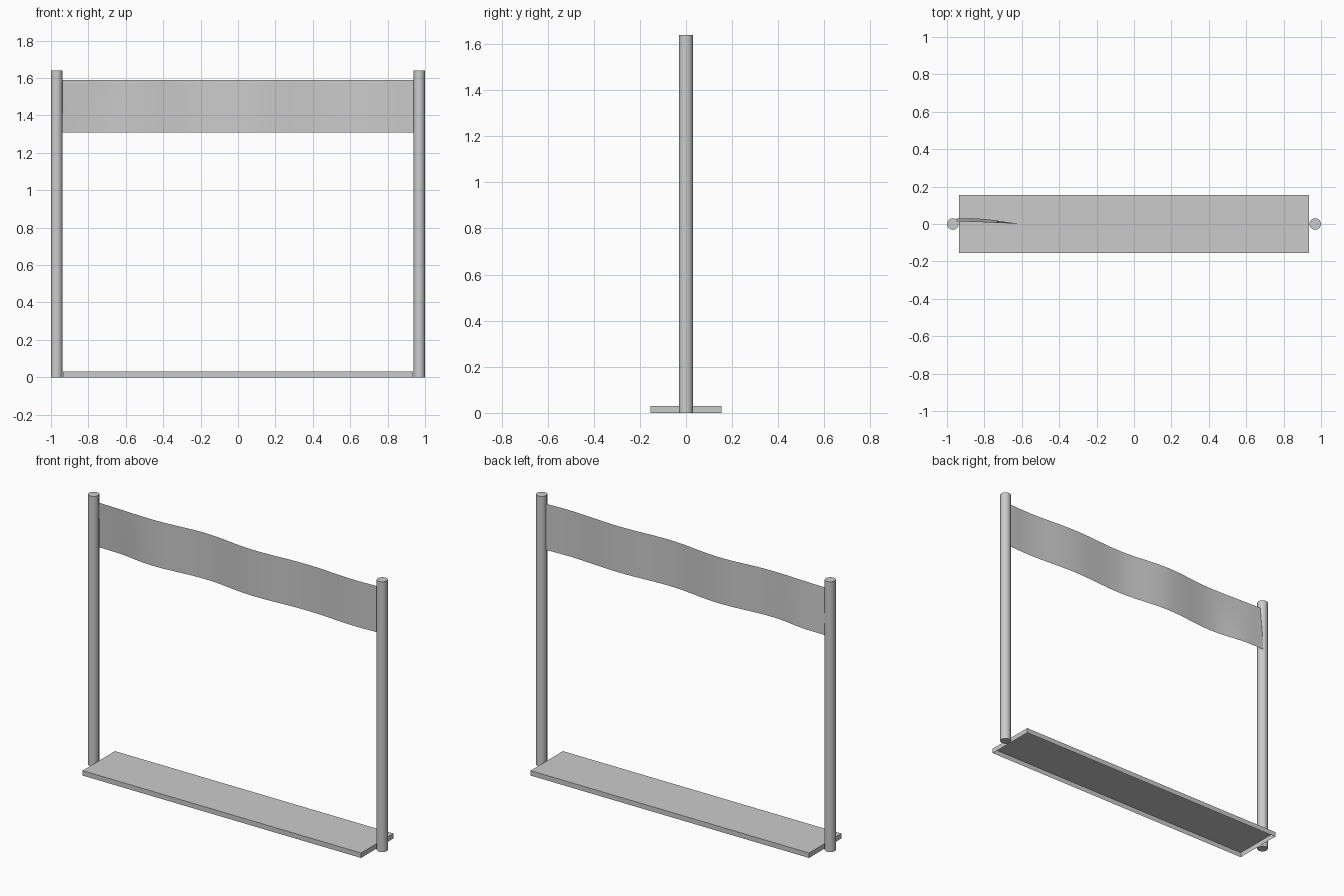
import bpy, bmesh
from math import pi, cos

if "Cube" in bpy.data.objects:
    bpy.data.objects.remove(bpy.data.objects["Cube"])

# Two round posts
for name, s in (("left_post", -1), ("right_post", 1)):
    bpy.ops.mesh.primitive_cylinder_add(vertices=16, radius=0.031, depth=1.64,
                                        location=(s * 0.969, 0, 0.82))
    post = bpy.context.object
    post.name = name
    bpy.ops.object.shade_smooth_by_angle()

# Base mat: shallow tray, open underneath
bpy.ops.mesh.primitive_cube_add(size=1, location=(0, 0, 0.015))
base = bpy.context.object
base.name = "base_mat"
base.scale = (1.87, 0.31, 0.03)
bpy.ops.object.transform_apply(location=False, rotation=False, scale=True)
bm = bmesh.new()
bm.from_mesh(base.data)
bottom = [f for f in bm.faces if f.normal.z < -0.9]
bmesh.ops.delete(bm, geom=bottom, context='FACES_ONLY')
bm.to_mesh(base.data)
bm.free()

# Banner: thin rippled cloth sheet, described by crest points (x, y)
top = [(-0.95, 0.013), (-0.58, 0.002), (-0.24, 0.025), (0.11, -0.004),
       (0.45, 0.012), (0.8, -0.004), (0.945, 0.001)]
low = [(-0.95, 0.030), (-0.85, 0.029)] + top[1:]


def ripple(points, x):
    for (x0, y0), (x1, y1) in zip(points, points[1:]):
        if x <= x1 + 1e-6:
            t = (x - x0) / (x1 - x0)
            return y0 + (y1 - y0) * (1 - cos(pi * t)) / 2
    return points[-1][1]


bm = bmesh.new()
cols, rows = 48, 4
grid = []
for i in range(cols + 1):
    x = -0.95 + 1.895 * i / cols
    a, b = ripple(low, x), ripple(top, x)
    grid.append([bm.verts.new((x, a + (b - a) * j / rows, 1.31 + 0.28 * j / rows))
                 for j in range(rows + 1)])
for c0, c1 in zip(grid, grid[1:]):
    for j in range(rows):
        bm.faces.new((c0[j], c1[j], c1[j + 1], c0[j + 1])).smooth = True
mesh = bpy.data.meshes.new("banner")
bm.to_mesh(mesh)
bm.free()
banner = bpy.data.objects.new("banner", mesh)
bpy.context.collection.objects.link(banner)
